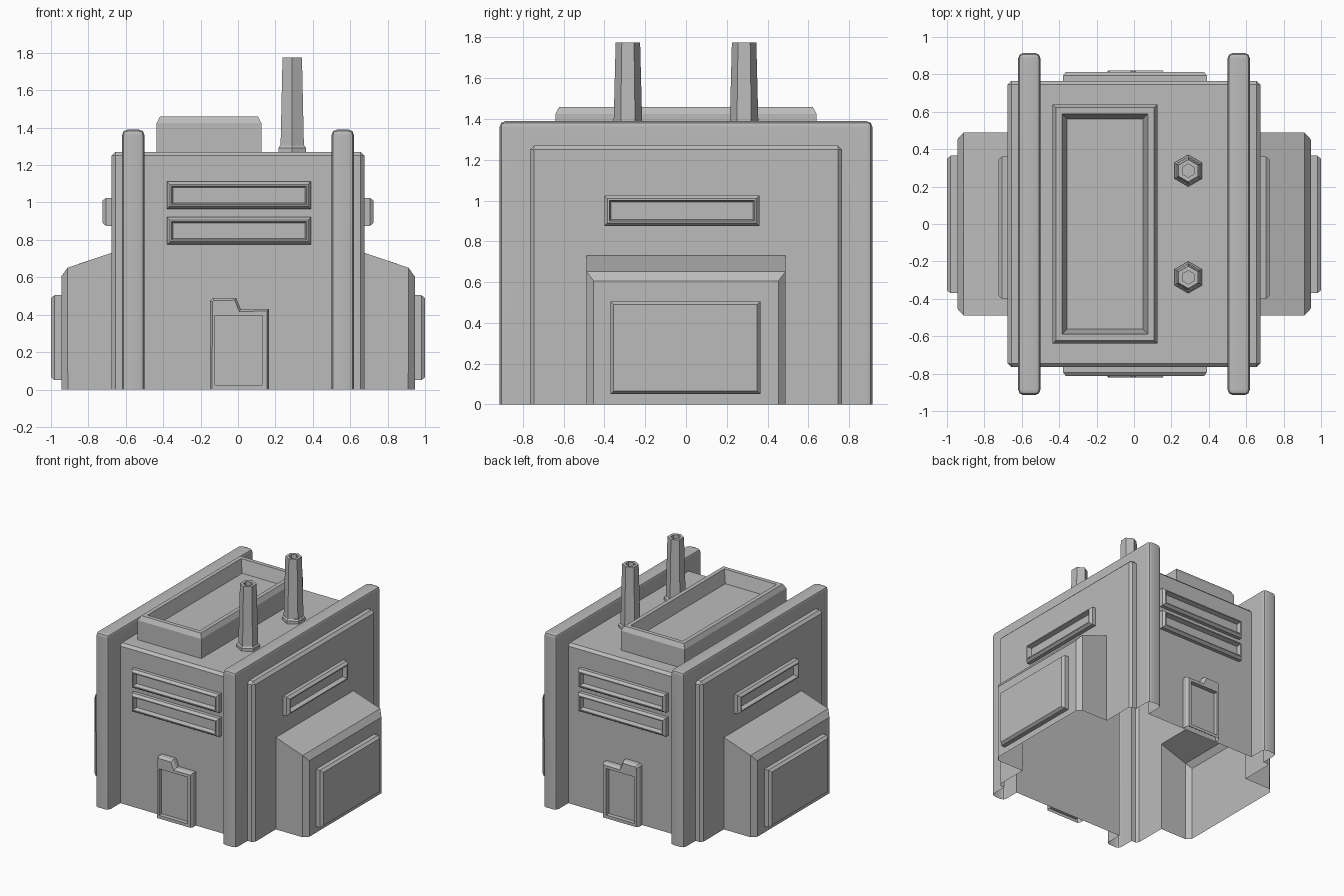
import bpy, bmesh, math
from mathutils import Matrix, Vector

if "Cube" in bpy.data.objects:
    bpy.data.objects.remove(bpy.data.objects["Cube"], do_unlink=True)

grey = bpy.data.materials.new("plain_grey")
grey.use_nodes = True
COLOUR = (0.5, 0.5, 0.5, 1)
grey.diffuse_color = COLOUR
grey.node_tree.nodes["Principled BSDF"].inputs["Base Color"].default_value = COLOUR

WALL_X, WALL_Y, ROOF = 0.675, 0.765, 1.27


def make(name, bm):
    bmesh.ops.recalc_face_normals(bm, faces=bm.faces)
    mesh = bpy.data.meshes.new(name)
    bm.to_mesh(mesh)
    bm.free()
    mesh.materials.append(grey)
    ob = bpy.data.objects.new(name, mesh)
    bpy.context.collection.objects.link(ob)
    return ob


def box_mesh(lo, hi, bevel=0, segments=1):
    bm = bmesh.new()
    bmesh.ops.create_cube(bm, size=1)
    for v in bm.verts:
        v.co = [(a + b) / 2 + c * (b - a) for a, b, c in zip(lo, hi, v.co)]
    if bevel:
        bmesh.ops.bevel(bm, geom=bm.edges[:], offset=bevel, segments=segments,
                        profile=0.5, affect='EDGES')
    return bm


def boolean(target, other, operation):
    mod = target.modifiers.new("join", 'BOOLEAN')
    mod.operation, mod.solver, mod.object = operation, 'EXACT', other
    bpy.context.view_layer.objects.active = target
    bpy.ops.object.modifier_apply(modifier=mod.name)
    bpy.data.objects.remove(other, do_unlink=True)


def cut_ground(ob):
    """Trim everything below the ground, leaving the underside open."""
    bm = bmesh.new()
    bm.from_mesh(ob.data)
    bmesh.ops.bisect_plane(bm, geom=bm.verts[:] + bm.edges[:] + bm.faces[:],
                           plane_co=(0, 0, 0), plane_no=(0, 0, -1), clear_outer=True)
    bm.to_mesh(ob.data)
    bm.free()


def smooth(ob, angle=30):
    bpy.ops.object.select_all(action='DESELECT')
    ob.select_set(True)
    bpy.context.view_layer.objects.active = ob
    bpy.ops.object.shade_smooth_by_angle(angle=math.radians(angle))


def frame(u, v, w, origin):
    m = Matrix((u, v, w)).transposed().to_4x4()
    m.translation = origin
    return m


def front(s):  # s = -1 front, 1 back
    return frame((1, 0, 0), (0, 0, 1), (0, s, 0), (0, s * WALL_Y, 0))


def side(s, x=WALL_X):  # s = 1 left, -1 right
    return frame((0, 1, 0), (0, 0, 1), (s, 0, 0), (s * x, 0, 0))


def rect(u0, u1, v0, v1):
    return [(u0, v0), (u1, v0), (u1, v1), (u0, v1)]


def panel(name, outline, height, steps, place):
    """Raised plate: extrude an outline, then inset by (width, rise) steps."""
    bm = bmesh.new()
    base = bm.faces.new([bm.verts.new((u, v, 0)) for u, v in outline])
    top = bmesh.ops.extrude_face_region(bm, geom=[base], use_keep_orig=True)["geom"]
    cap = next(g for g in top if isinstance(g, bmesh.types.BMFace))
    bmesh.ops.translate(bm, vec=(0, 0, height),
                        verts=[g for g in top if isinstance(g, bmesh.types.BMVert)])
    cap.normal_update()
    if cap.normal.z < 0:
        cap.normal_flip()
    for width, rise in steps:
        bmesh.ops.inset_individual(bm, faces=[cap], thickness=width, depth=0)
        bmesh.ops.translate(bm, vec=(0, 0, rise), verts=cap.verts[:])
        cap.normal_update()
    bm.transform(place)
    return make(name, bm)


# Main shell: block, tall side ribs and sloped annexes fused into one skin
shell = make("building_shell", box_mesh((-WALL_X, -WALL_Y, -0.1), (WALL_X, WALL_Y, ROOF), 0.02))
for s in (1, -1):
    lo, hi = sorted((s * 0.5, s * 0.62))
    rib = make("side_rib", box_mesh((lo, -0.915, -0.15), (hi, 0.915, 1.39), 0.03, 2))
    boolean(shell, rib, 'UNION')

    bm = bmesh.new()
    profile = [(0.56, -0.12), (0.945, -0.12), (0.945, 0.64), (0.56, 0.77)]
    face = bm.faces.new([bm.verts.new((s * x, -0.488, z)) for x, z in profile])
    ext = bmesh.ops.extrude_face_region(bm, geom=[face], use_keep_orig=True)["geom"]
    bmesh.ops.translate(bm, vec=(0, 0.976, 0),
                        verts=[g for g in ext if isinstance(g, bmesh.types.BMVert)])
    outer = [e for e in bm.edges if all(abs(v.co.x) > 0.9 for v in e.verts)]
    bmesh.ops.bevel(bm, geom=outer, offset=0.035, segments=1, affect='EDGES')
    boolean(shell, make("annex", bm), 'UNION')
cut_ground(shell)
smooth(shell)
shell.modifiers.new("even_shading", 'WEIGHTED_NORMAL').keep_sharp = True

# Raised frames with a sunken centre
LIP = [(0.022, 0.02), (0.012, 0), (0.012, -0.035)]
door_outline = [(-0.15, -0.05), (0.165, -0.05), (0.165, 0.43), (0.015, 0.43),
                (-0.01, 0.49), (-0.135, 0.49), (-0.15, 0.475)]
for s, where in ((-1, "front"), (1, "back")):
    for z, level in ((0.965, "upper"), (0.775, "lower")):
        panel(f"{where}_{level}_vent", rect(-0.38, 0.39, z, z + 0.147), 0.028, LIP, front(s))
    door = panel(f"{where}_door", door_outline, 0.035, [(0.015, 0.02)], front(s))
    lo, hi = sorted((s * (WALL_Y + 0.02), s * (WALL_Y + 0.1)))
    boolean(door, make("door_cutter", box_mesh((-0.122, lo, 0.025), (0.13, hi, 0.395))), 'DIFFERENCE')
    cut_ground(door)

for s, where in ((1, "left"), (-1, "right")):
    panel(f"{where}_vent", rect(-0.4, 0.36, 0.875, 1.025), 0.03, LIP, side(s))
    panel(f"{where}_annex_plate", rect(-0.37, 0.365, 0.05, 0.505), 0.035,
          [(0.022, 0.02)], side(s, 0.945))

# Open roof tray
panel("roof_tray", rect(-0.435, 0.125, -0.64, 0.64), 0.155,
      [(0.026, 0.035), (0.046, 0), (0.038, -0.1)], Matrix.Translation((0, 0, ROOF)))

# Hexagonal chimneys, lofted from foot to bore
CHIMNEY = [(0.085, 0), (0.085, 0.022), (0.075, 0.034), (0.072, 0.034),
           (0.06, 0.505), (0.036, 0.505), (0.036, 0.4)]
for y, where in ((-0.285, "front"), (0.285, "back")):
    bm = bmesh.new()
    rings = [[bm.verts.new((0.29 + r * math.sin(k * math.pi / 3),
                            y + r * math.cos(k * math.pi / 3), ROOF + z)) for k in range(6)]
             for r, z in CHIMNEY]
    for a, b in zip(rings, rings[1:]):
        for k in range(6):
            j = (k + 1) % 6
            bm.faces.new((a[k], a[j], b[j], b[k]))
    bm.faces.new(rings[0])
    bm.faces.new(rings[-1])
    make(f"{where}_chimney", bm)
